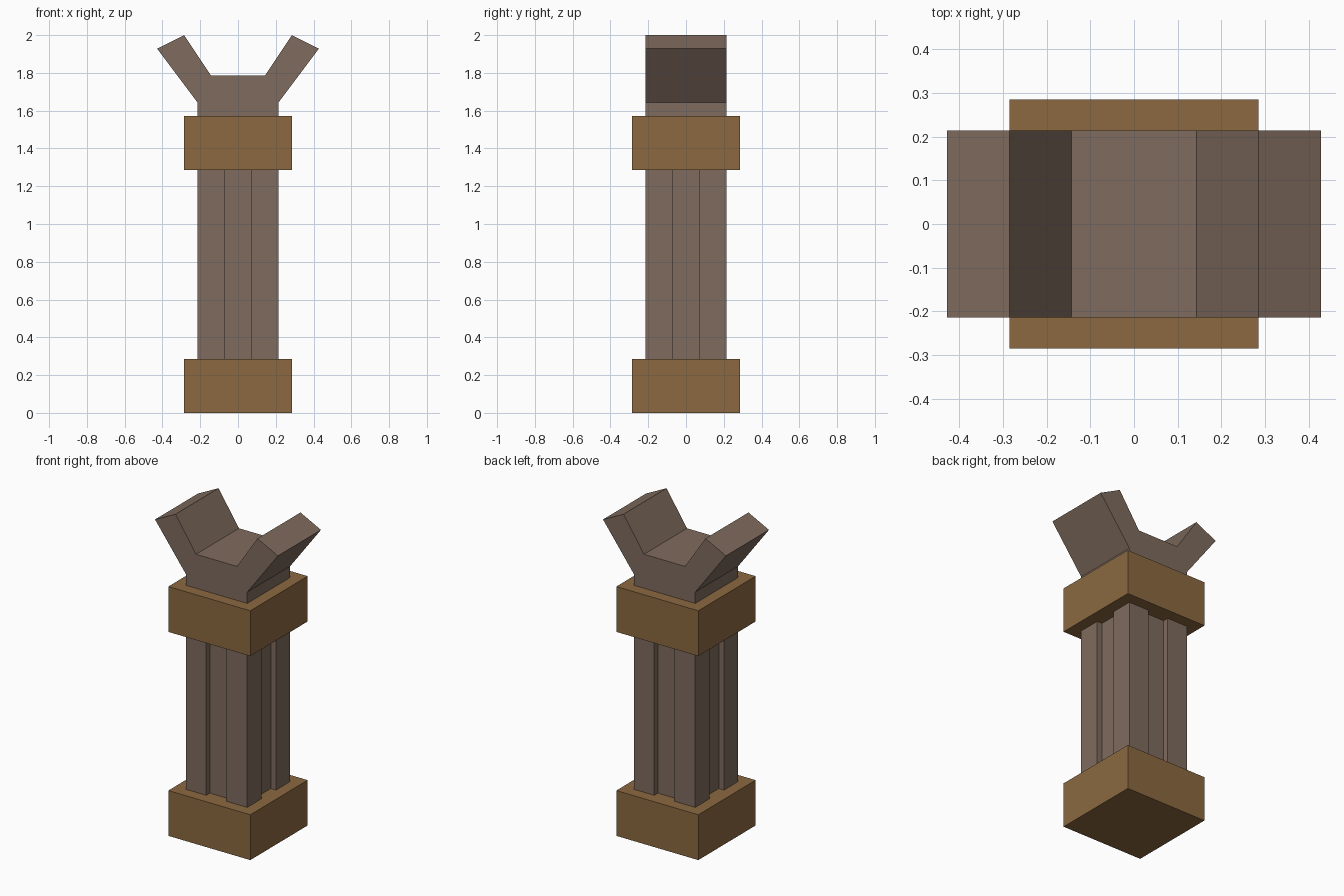
import bpy
import bmesh

U = 1 / 14  # design module

default = bpy.data.objects.get("Cube")
if default:
    bpy.data.objects.remove(default, do_unlink=True)


def material(name, srgb):
    linear = [((c / 255 + 0.055) / 1.055) ** 2.4 for c in srgb] + [1]
    mat = bpy.data.materials.new(name)
    mat.use_nodes = True
    mat.diffuse_color = linear
    mat.node_tree.nodes["Principled BSDF"].inputs["Base Color"].default_value = linear
    return mat


def prism(name, points, offset, mat):
    """Closed prism: a flat outline of 3D points swept along an offset."""
    bm = bmesh.new()
    face = bm.faces.new([bm.verts.new(p) for p in points])
    swept = bmesh.ops.extrude_face_region(bm, geom=[face])["geom"]
    verts = [v for v in swept if isinstance(v, bmesh.types.BMVert)]
    bmesh.ops.translate(bm, verts=verts, vec=offset)
    bmesh.ops.recalc_face_normals(bm, faces=bm.faces)
    mesh = bpy.data.meshes.new(name)
    bm.to_mesh(mesh)
    bm.free()
    mesh.materials.append(mat)
    obj = bpy.data.objects.new(name, mesh)
    bpy.context.collection.objects.link(obj)
    return obj


stone = material("brown stone", (127, 107, 94))
wood = material("ochre wood", (139, 105, 65))

# Square base and upper collar
for name, bottom in (("base_block", 0), ("upper_collar", 18 * U)):
    square = [(x * U, y * U, bottom) for x, y in ((-4, -4), (4, -4), (4, 4), (-4, 4))]
    prism(name, square, (0, 0, 4 * U), wood)

# Column shaft: one side with its groove, turned four times
side = [(-3, -3), (-1, -3), (-1, -2.5), (1, -2.5), (1, -3)]
outline = []
for turn in range(4):
    outline += side
    side = [(-y, x) for x, y in side]
prism("grooved_shaft", [(x * U, y * U, 2 * U) for x, y in outline], (0, 0, 18 * U), stone)

# Forked cradle: half profile mirrored across x, swept front to back
half = [(3, 21), (3, 23), (6, 27), (4, 28), (2, 25)]
profile = half + [(-x, z) for x, z in reversed(half)]
prism("forked_cradle", [(x * U, -3 * U, z * U) for x, z in profile], (0, 6 * U, 0), stone)
